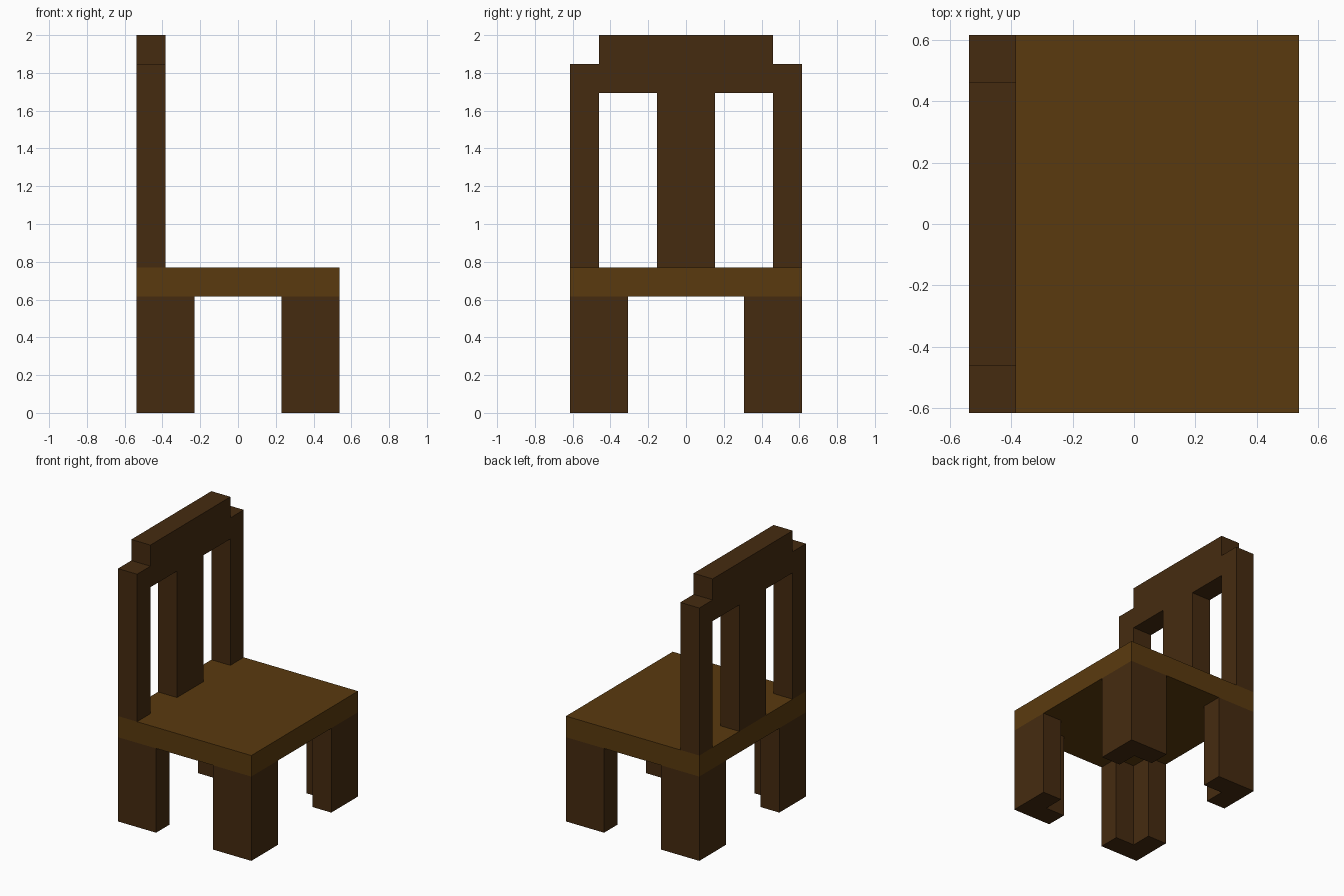
import bpy
import bmesh

if "Cube" in bpy.data.objects:
    bpy.data.objects.remove(bpy.data.objects["Cube"], do_unlink=True)

U = 2 / 13  # one block of the grid the chair is built on


def material(name, rgb):
    mat = bpy.data.materials.new(name)
    mat.use_nodes = True
    mat.diffuse_color = (*rgb, 1)
    bsdf = mat.node_tree.nodes["Principled BSDF"]
    bsdf.inputs["Base Color"].default_value = (*rgb, 1)
    bsdf.inputs["Roughness"].default_value = 0.8
    return mat


seat_wood = material("seat brown", (0.102, 0.042, 0.0045))
frame_wood = material("dark brown", (0.060, 0.024, 0.005))


def prism(name, outline, z0, z1, mat):
    """Extrude an xy outline from z0 to z1, all in blocks."""
    bm = bmesh.new()
    base = bm.faces.new([bm.verts.new((x * U, y * U, z0 * U)) for x, y in outline])
    top = bmesh.ops.extrude_face_region(bm, geom=[base])["geom"]
    bmesh.ops.translate(bm, vec=(0, 0, (z1 - z0) * U),
                        verts=[v for v in top if isinstance(v, bmesh.types.BMVert)])
    bmesh.ops.recalc_face_normals(bm, faces=bm.faces[:])
    mesh = bpy.data.meshes.new(name)
    bm.to_mesh(mesh)
    bm.free()
    mesh.materials.append(mat)
    obj = bpy.data.objects.new(name, mesh)
    bpy.context.collection.objects.link(obj)
    return obj


def rect(x0, x1, y0, y1):
    return [(x0, y0), (x1, y0), (x1, y1), (x0, y1)]


# Seat slab
prism("seat", rect(-3.5, 3.5, -4, 4), 4, 5, seat_wood)

# Four legs, L-shaped with the notch facing inward
leg = [(3.5, 4), (1.5, 4), (1.5, 3), (2.5, 3), (2.5, 2), (3.5, 2)]
for sx, xname in ((1, "front"), (-1, "rear")):
    for sy, yname in ((1, "left"), (-1, "right")):
        prism(f"{xname}_{yname}_leg", [(x * sx, y * sy) for x, y in leg], 0, 4, frame_wood)

# Backrest: two side posts, a central splat and a raised top rail
prism("left_back_post", rect(-3.5, -2.5, 3, 4), 5, 12, frame_wood)
prism("right_back_post", rect(-3.5, -2.5, -4, -3), 5, 12, frame_wood)
prism("back_splat", rect(-3.5, -2.5, -1, 1), 5, 11, frame_wood)
prism("top_rail", rect(-3.5, -2.5, -3, 3), 11, 13, frame_wood)
